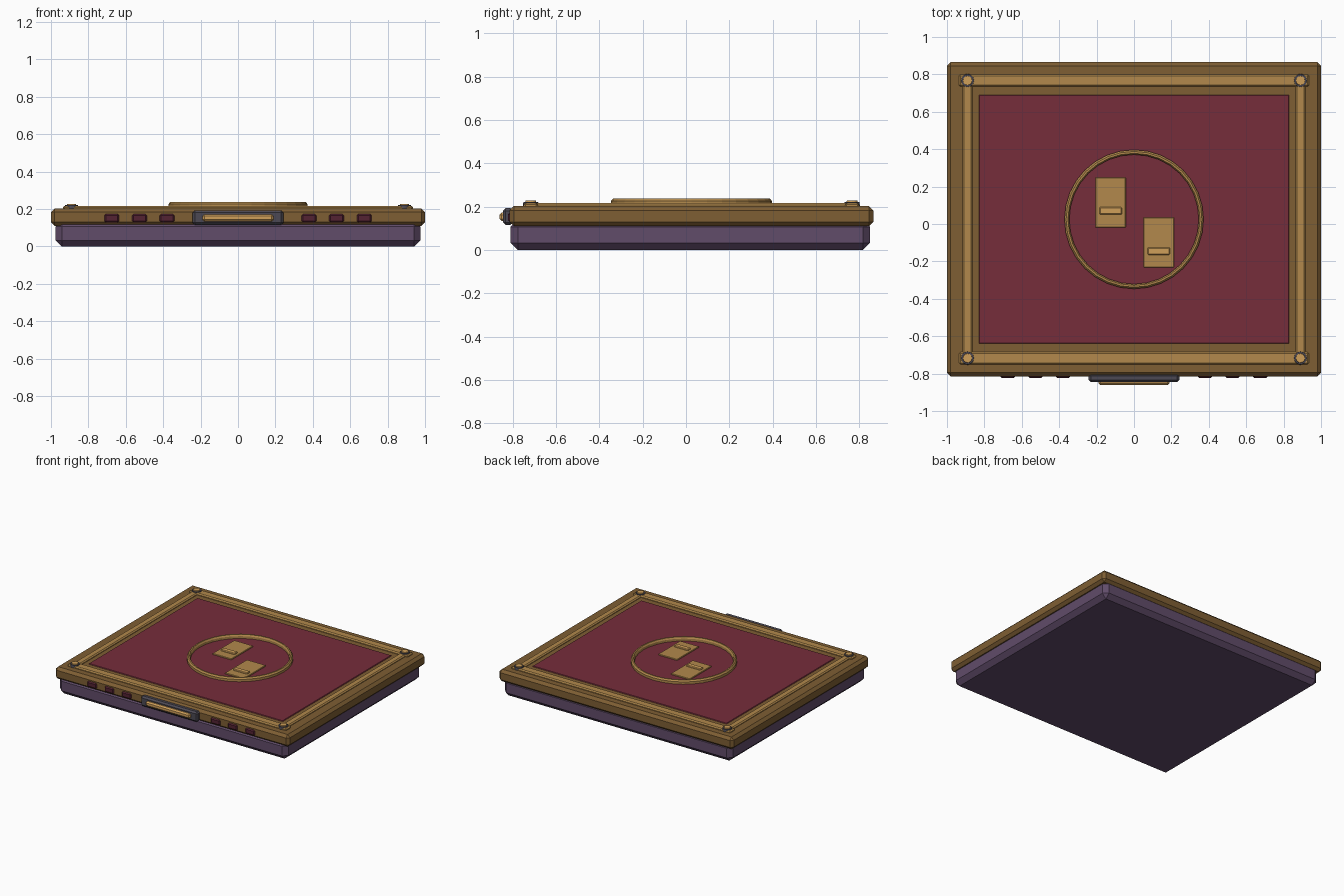
import bpy
import bmesh
import math
from mathutils import Matrix

default = bpy.data.objects.get("Cube")
if default:
    bpy.data.objects.remove(default)


def material(name, r, g, b):
    """Flat colour from 8-bit sRGB, stored as linear."""
    def lin(c):
        c /= 255
        return c / 12.92 if c < 0.04 else ((c + 0.055) / 1.055) ** 2.4
    colour = (lin(r), lin(g), lin(b), 1)
    m = bpy.data.materials.new(name)
    m.use_nodes = True
    m.diffuse_color = colour
    m.node_tree.nodes["Principled BSDF"].inputs["Base Color"].default_value = colour
    return m


bronze = material("bronze", 126, 94, 51)
gold = material("gold", 178, 137, 76)
bright_gold = material("bright gold", 208, 160, 90)
crimson = material("crimson", 118, 45, 59)
maroon = material("dark maroon", 84, 34, 50)
purple = material("dusky purple", 97, 76, 106)
steel = material("dark steel", 76, 73, 84)

MID_Y = 0.025


def finish(bm, name, mat):
    mesh = bpy.data.meshes.new(name)
    bm.to_mesh(mesh)
    bm.free()
    mesh.materials.append(mat)
    obj = bpy.data.objects.new(name, mesh)
    bpy.context.collection.objects.link(obj)
    return obj


def block(name, mat, x, y, z, chamfer=0.0):
    """Box between (low, high) limits, with all edges chamfered."""
    bm = bmesh.new()
    bmesh.ops.create_cube(bm, size=1)
    for v in bm.verts:
        for axis, (low, high) in enumerate((x, y, z)):
            v.co[axis] = low if v.co[axis] < 0 else high
    if chamfer:
        bmesh.ops.bevel(bm, geom=bm.edges[:], offset=chamfer,
                        segments=1, profile=0.5, affect='EDGES')
    return finish(bm, name, mat)


def disc(name, mat, x, y, z, radius, top_radius, sides):
    """Upright tapered disc between the z limits."""
    bm = bmesh.new()
    bmesh.ops.create_cone(bm, cap_ends=True, segments=sides, radius1=radius,
                          radius2=top_radius, depth=z[1] - z[0],
                          matrix=Matrix.Translation((x, y, sum(z) / 2)))
    return finish(bm, name, mat)


# Case: purple base under a bronze lid with a crimson top
block("base", purple, (-0.975, 0.975), (-0.81, 0.85), (0, 0.14), 0.033)
block("lid_frame", bronze, (-1, 1), (-0.815, 0.865), (0.11, 0.203), 0.02)
block("top_panel", crimson, (-0.83, 0.83), (-0.64, 0.69), (0.19, 0.208), 0.004)

# Gold rails round the lid
for side, y in (("front", MID_Y - 0.742), ("back", MID_Y + 0.742)):
    block(side + "_rail", gold, (-0.935, 0.935), (y - 0.033, y + 0.033),
          (0.19, 0.217), 0.008)
for side, x in (("right", -0.89), ("left", 0.89)):
    block(side + "_rail", gold, (x - 0.026, x + 0.026),
          (MID_Y - 0.72, MID_Y + 0.72), (0.19, 0.216), 0.008)

# Corner studs
for end, y in (("front", MID_Y - 0.742), ("back", MID_Y + 0.742)):
    for side, x in (("right", -0.89), ("left", 0.89)):
        label = end + "_" + side
        disc(label + "_stud_collar", steel, x, y, (0.2, 0.222), 0.037, 0.034, 12)
        disc(label + "_stud_cap", bright_gold, x, y, (0.21, 0.228), 0.028, 0.024, 12)

# Raised ring: a small chamfered section swept round the centre
bm = bmesh.new()
section = ((0.346, 0.2), (0.346, 0.226), (0.353, 0.237),
           (0.363, 0.237), (0.372, 0.226), (0.372, 0.2))
SIDES = 32
loops = []
for i in range(SIDES):
    a = math.tau * i / SIDES
    loops.append([bm.verts.new((r * math.cos(a), MID_Y + r * math.sin(a), z))
                  for r, z in section])
for i in range(SIDES):
    here, after = loops[i], loops[(i + 1) % SIDES]
    for j in range(len(section)):
        k = (j + 1) % len(section)
        bm.faces.new((here[j], here[k], after[k], after[j]))
bmesh.ops.recalc_face_normals(bm, faces=bm.faces[:])
finish(bm, "emblem_ring", gold)

# Two staggered plates, each with a raised bar
for side, x, y, bar_y in (("right", -0.125, 0.115, 0.07), ("left", 0.132, -0.098, -0.145)):
    block(side + "_plate", gold, (x - 0.081, x + 0.081), (y - 0.134, y + 0.134),
          (0.2, 0.216), 0.003)
    block(side + "_plate_bar", bright_gold, (x - 0.06, x + 0.06),
          (bar_y - 0.02, bar_y + 0.02), (0.21, 0.226), 0.005)

# Front latch
block("latch", steel, (-0.243, 0.243), (-0.845, -0.8), (0.115, 0.193), 0.012)
block("latch_bar", bright_gold, (-0.19, 0.19), (-0.862, -0.83), (0.134, 0.172), 0.01)

# Maroon studs either side of the latch
for side, sign in (("right", -1), ("left", 1)):
    for n, x in enumerate((0.38, 0.527, 0.675)):
        block(f"{side}_front_gem_{n + 1}", maroon, (sign * x - 0.04, sign * x + 0.04),
              (-0.823, -0.79), (0.129, 0.173), 0.008)
